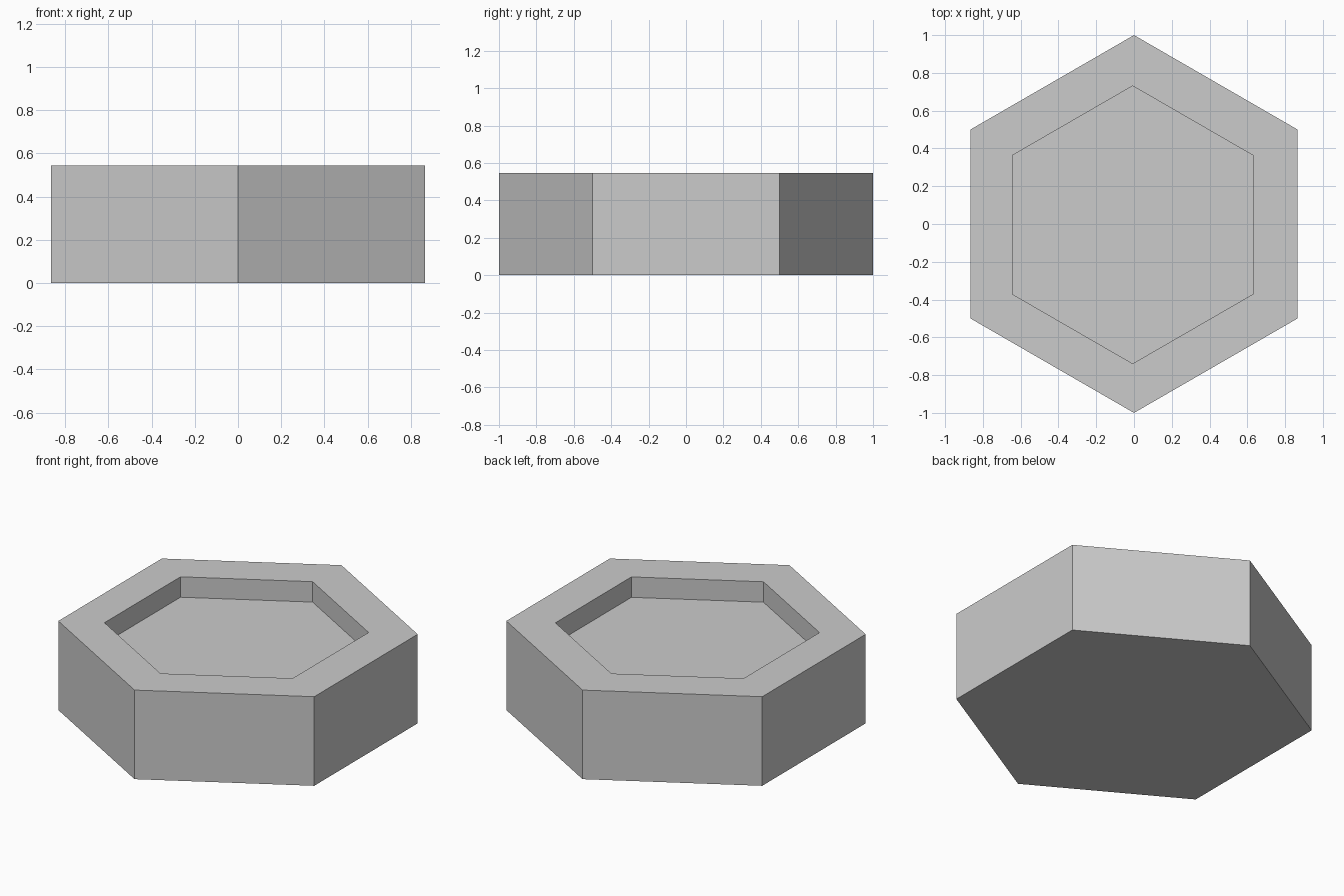
import bpy
import bmesh
from math import cos, sin, pi

cube = bpy.data.objects.get("Cube")
if cube:
    bpy.data.objects.remove(cube, do_unlink=True)

SIDES = 6
HEIGHT = 0.545
FLOOR = 0.42

# Plain grey material
grey = bpy.data.materials.new("light_grey")
grey.use_nodes = True
colour = (0.6, 0.6, 0.6, 1)
grey.diffuse_color = colour
grey.node_tree.nodes["Principled BSDF"].inputs["Base Color"].default_value = colour

bm = bmesh.new()


def ring(radius, z, cx=0, cy=0):
    """Hexagon of vertices with a point towards the front and back."""
    angles = [pi / 2 + 2 * pi * i / SIDES for i in range(SIDES)]
    return [bm.verts.new((cx + radius * cos(a), cy + radius * sin(a), z)) for a in angles]


# Outer wall, rim, recess wall, recess floor and base
rings = [
    ring(1, 0),
    ring(1, HEIGHT),
    ring(0.735, HEIGHT, -0.007, -0.004),
    ring(0.735, FLOOR, -0.007, -0.004),
]
for low, high in zip(rings, rings[1:]):
    for i in range(SIDES):
        j = (i + 1) % SIDES
        bm.faces.new((low[i], low[j], high[j], high[i]))
bm.faces.new(rings[-1])
bm.faces.new(reversed(rings[0]))
bmesh.ops.recalc_face_normals(bm, faces=bm.faces)

mesh = bpy.data.meshes.new("hexagonal_tray")
bm.to_mesh(mesh)
bm.free()
mesh.materials.append(grey)
tray = bpy.data.objects.new("hexagonal_tray", mesh)
bpy.context.collection.objects.link(tray)
